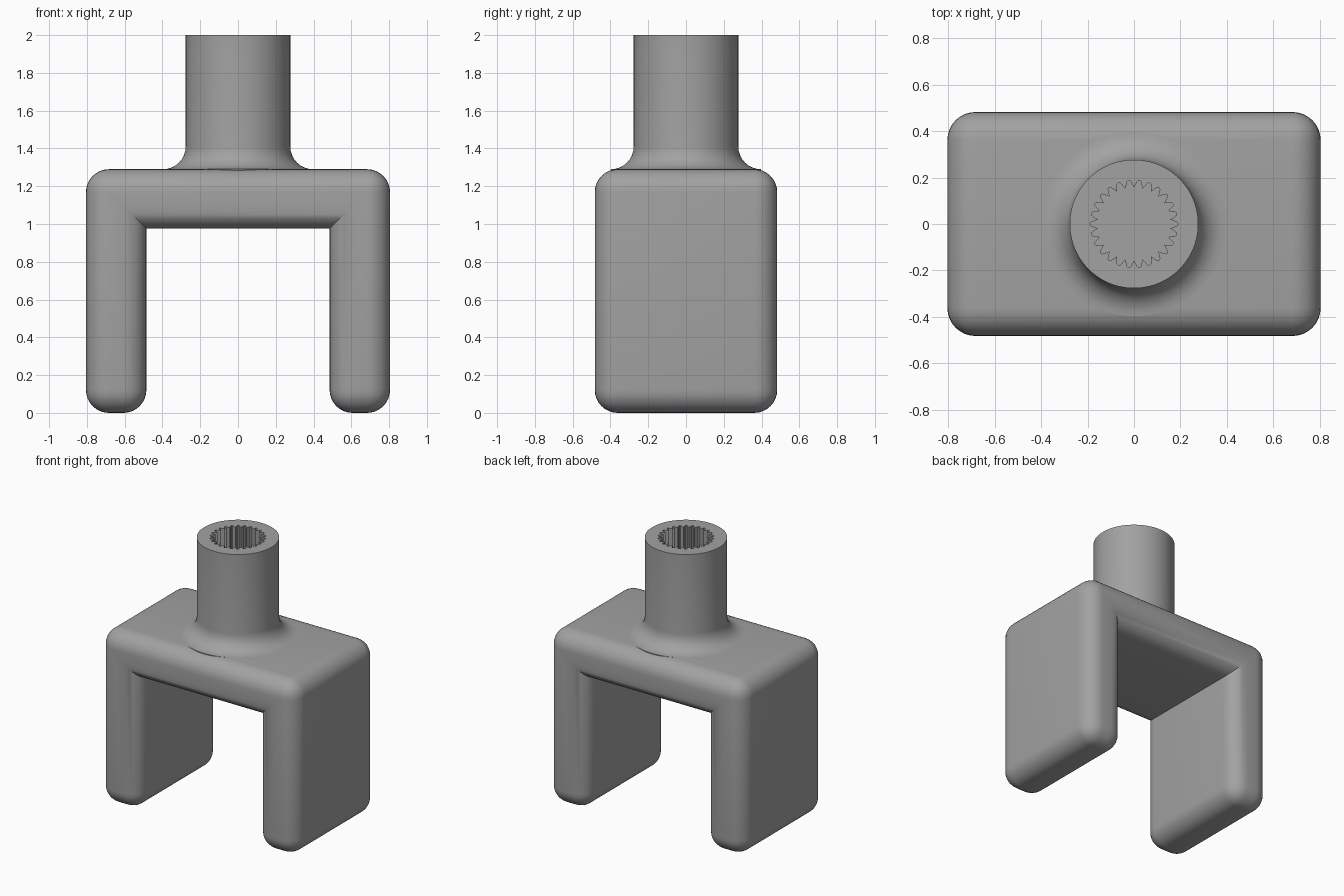
import bpy, bmesh, math

if "Cube" in bpy.data.objects:
    bpy.data.objects.remove(bpy.data.objects["Cube"])

grey = bpy.data.materials.new("plain grey")
grey.diffuse_color = (0.36, 0.36, 0.36, 1)
grey.use_nodes = True
grey.node_tree.nodes["Principled BSDF"].inputs["Base Color"].default_value = grey.diffuse_color


def finish(bm, name):
    bmesh.ops.recalc_face_normals(bm, faces=bm.faces)
    mesh = bpy.data.meshes.new(name)
    bm.to_mesh(mesh)
    bm.free()
    mesh.materials.append(grey)
    obj = bpy.data.objects.new(name, mesh)
    bpy.context.collection.objects.link(obj)
    bpy.ops.object.select_all(action='DESELECT')
    obj.select_set(True)
    bpy.context.view_layer.objects.active = obj
    bpy.ops.object.shade_smooth_by_angle(angle=math.radians(35))
    return obj


# Yoke: U profile extruded in depth, every edge rounded but the inner corners
W, IN, D, TOP, UNDER, R = 0.805, 0.485, 0.483, 1.29, 0.975, 0.122
half = [(W, TOP), (W, 0), (IN, 0), (IN, UNDER)]
profile = half + [(-x, z) for x, z in reversed(half)]
bm = bmesh.new()
face = bm.faces.new([bm.verts.new((x, -D, z)) for x, z in profile])
new = bmesh.ops.extrude_face_region(bm, geom=[face])["geom"]
bmesh.ops.translate(bm, vec=(0, 2 * D, 0),
                    verts=[g for g in new if isinstance(g, bmesh.types.BMVert)])
rounded = [e for e in bm.edges if not all(
    abs(abs(v.co.x) - IN) < 1e-4 and abs(v.co.z - UNDER) < 1e-4 for v in e.verts)
    or abs(e.verts[0].co.x - e.verts[1].co.x) > 0.1]
bmesh.ops.recalc_face_normals(bm, faces=bm.faces)
bmesh.ops.bevel(bm, geom=rounded, offset=R, offset_type='OFFSET', segments=8,
                profile=0.5, affect='EDGES', clamp_overlap=False)
finish(bm, "yoke")

# Stem: flared foot, straight wall, rim, splined socket and socket floor
TEETH, STEM, FLARE, FLOOR = 26, 0.277, 0.12, 1.61
N = TEETH * 6
bm = bmesh.new()


def ring(radius, z):
    verts = []
    for i in range(N):
        a = 2 * math.pi * i / N
        r = radius(i) if callable(radius) else radius
        verts.append(bm.verts.new((r * math.cos(a), r * math.sin(a), z)))
    return verts


def spline(i):
    return (0.19, 0.186, 0.170, 0.157, 0.170, 0.186)[i % 6]


rings = [ring(STEM + FLARE, TOP - 0.02)]
for k in range(9):
    t = k / 8 * math.pi / 2
    rings.append(ring(STEM + FLARE * (1 - math.sin(t)), TOP + FLARE * (1 - math.cos(t))))
rings += [ring(STEM, 2.0), ring(spline, 2.0), ring(spline, FLOOR)]
for a, b in zip(rings, rings[1:]):
    for i in range(N):
        j = (i + 1) % N
        bm.faces.new((a[i], a[j], b[j], b[i]))
bm.faces.new(rings[-1])
finish(bm, "splined_stem")
